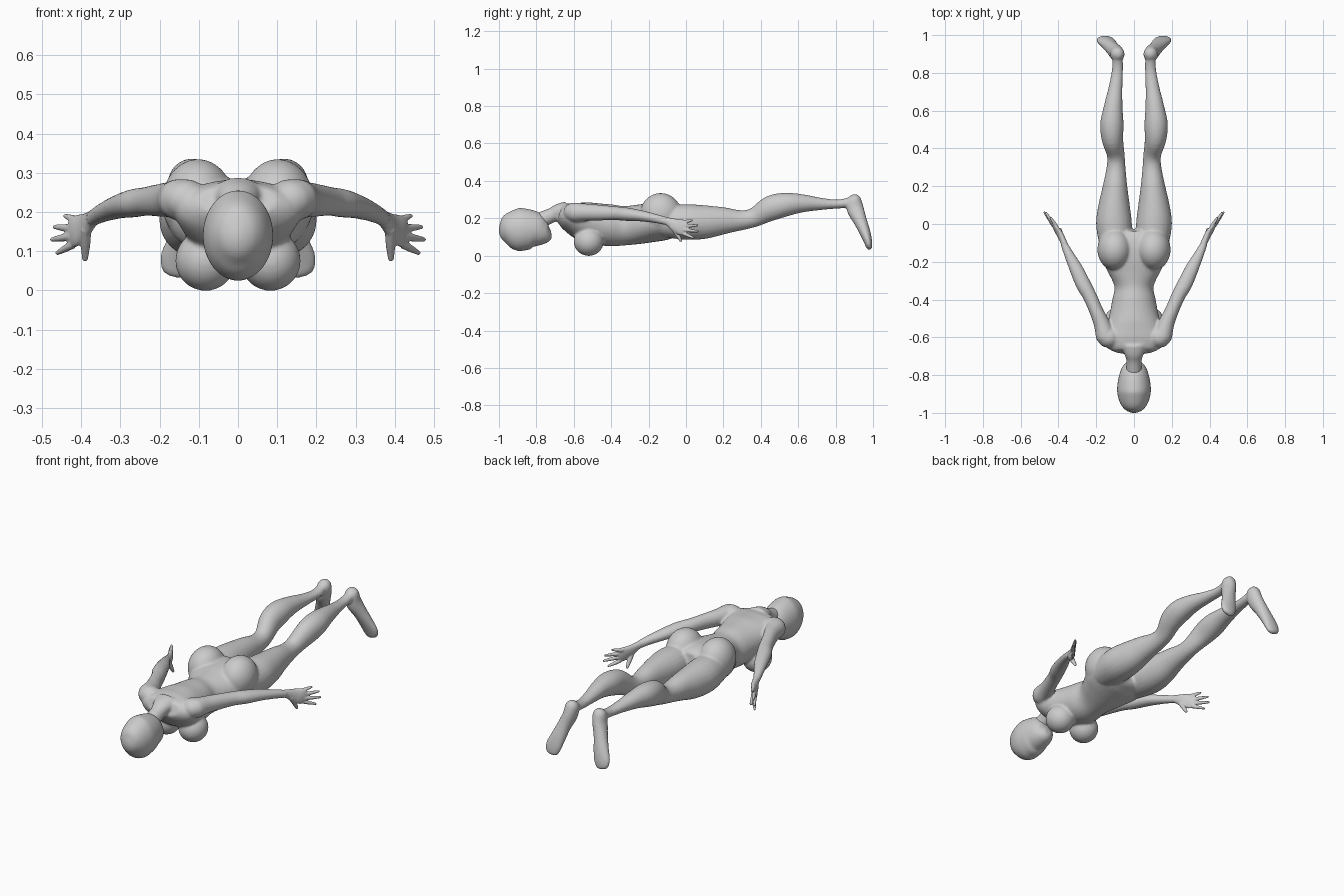
import bpy, bmesh, math
from mathutils import Vector, Matrix


def catmull(a, b, c, d, t):
    return [0.5 * (2 * q + (r - p) * t + (2 * p - 5 * q + 4 * r - s) * t * t
                   + (3 * q - p - 3 * r + s) * t ** 3) for p, q, r, s in zip(a, b, c, d)]


def loft(bm, stations, side=1, sides=24, steps=4):
    """Tube of ellipses; each station is x, y, z, half width, half depth."""
    pts = [stations[0]] + stations + [stations[-1]]
    path = [catmull(*pts[i:i + 4], k / steps)
            for i in range(len(stations) - 1) for k in range(steps)] + [list(stations[-1])]
    rings = []
    for i, p in enumerate(path):
        a, b = path[max(i - 1, 0)], path[min(i + 1, len(path) - 1)]
        tangent = (Vector(b[:3]) - Vector(a[:3])).normalized()
        across = Vector((1, 0, 0))
        across = (across - tangent * across.dot(tangent)).normalized()
        up = across.cross(tangent)
        ring = []
        for k in range(sides):
            ang = 2 * math.pi * k / sides
            v = Vector(p[:3]) + across * p[3] * math.cos(ang) + up * p[4] * math.sin(ang)
            ring.append(bm.verts.new((v.x * side, v.y, v.z)))
        rings.append(ring)
    for r, s in zip(rings, rings[1:]):
        for k in range(sides):
            n = (k + 1) % sides
            bm.faces.new((r[k], r[n], s[n], s[k]))
    bm.faces.new(rings[0])
    bm.faces.new(rings[-1])


def ball(bm, centre, radii, side=1):
    m = Matrix.Translation((centre[0] * side, centre[1], centre[2])) @ Matrix.Diagonal((*radii, 1))
    bmesh.ops.create_uvsphere(bm, u_segments=32, v_segments=20, radius=1, matrix=m)


def finish(bm, name, voxel, smooth):
    """Fuse the overlapping forms into one smooth skin."""
    bmesh.ops.recalc_face_normals(bm, faces=bm.faces)
    mesh = bpy.data.meshes.new(name)
    bm.to_mesh(mesh)
    bm.free()
    obj = bpy.data.objects.new(name, mesh)
    bpy.context.collection.objects.link(obj)
    rm = obj.modifiers.new("fuse", 'REMESH')
    rm.mode = 'VOXEL'
    rm.voxel_size = voxel
    rm.use_smooth_shade = True
    sm = obj.modifiers.new("soften", 'SMOOTH')
    sm.factor = 0.5
    sm.iterations = smooth
    return obj


torso = [(0, -.675, .23, .10, .045), (0, -.655, .222, .14, .06), (0, -.62, .208, .165, .08),
         (0, -.55, .184, .148, .104), (0, -.47, .17, .128, .11), (0, -.40, .162, .115, .112),
         (0, -.33, .16, .104, .105), (0, -.25, .168, .14, .105), (0, -.18, .178, .172, .105),
         (0, -.10, .185, .18, .10), (0, -.045, .18, .15, .08), (0, -.03, .18, .10, .05)]
neck = [(0, -.64, .24, .07, .05), (0, -.68, .235, .055, .043),
        (0, -.72, .215, .041, .04), (0, -.80, .18, .042, .045)]
leg = [(.095, -.12, .185, .085, .085), (.106, 0, .18, .095, .095), (.105, .10, .18, .083, .09),
       (.10, .20, .187, .065, .073), (.095, .30, .19, .05, .053), (.097, .37, .207, .047, .052),
       (.114, .45, .252, .057, .067), (.117, .53, .273, .062, .064), (.11, .62, .28, .05, .049),
       (.098, .72, .277, .037, .033), (.088, .81, .276, .03, .024), (.087, .88, .285, .028, .028)]
foot = [(.085, .893, .327, .012, .015), (.086, .898, .305, .035, .036), (.093, .905, .25, .037, .046),
        (.115, .93, .19, .037, .037), (.135, .955, .13, .043, .03), (.152, .972, .08, .047, .023),
        (.158, .98, .045, .036, .016), (.16, .982, .034, .015, .008)]
arm = [(.145, -.63, .232, .03, .035), (.15, -.60, .232, .05, .052), (.17, -.53, .232, .043, .046),
       (.20, -.46, .23, .037, .042), (.235, -.38, .227, .037, .037), (.268, -.32, .222, .04, .036),
       (.305, -.24, .213, .036, .03), (.345, -.16, .198, .026, .024), (.375, -.095, .182, .017, .021)]

# Body: torso, neck, limbs and feet fused together
bm = bmesh.new()
loft(bm, torso, sides=32)
loft(bm, neck)
for s in (1, -1):
    loft(bm, leg, s)
    loft(bm, foot, s)
    loft(bm, arm, s)
    ball(bm, (.135, -.60, .232), (.06, .055, .052), s)     # shoulder
    ball(bm, (.083, -.52, .076), (.077, .08, .077), s)     # breast
    ball(bm, (.102, -.135, .225), (.092, .11, .11), s)     # buttock
finish(bm, "body", .0065, 8)

# Head: egg shape narrowing to the chin
bm = bmesh.new()
loft(bm, [(0, -1.0, .14, .012, .015), (0, -.985, .14, .045, .055), (0, -.95, .142, .073, .09),
          (0, -.90, .14, .088, .114), (0, -.86, .14, .089, .112), (0, -.81, .137, .081, .10),
          (0, -.77, .125, .068, .075), (0, -.74, .118, .05, .05), (0, -.72, .12, .02, .02)], sides=32)
finish(bm, "head", .0065, 6)

# Hands: palm, four spread fingers and a thumb
palm = [(.365, -.115, .188, .018, .02), (.375, -.09, .18, .017, .024), (.392, -.055, .163, .017, .036),
        (.412, -.025, .152, .014, .042), (.428, .002, .148, .01, .038)]
fingers = [((.42, -.012, .118), (.46, .04, .096)), ((.425, -.01, .138), (.474, .062, .13)),
           ((.42, -.01, .158), (.467, .06, .162)), ((.41, -.015, .178), (.44, .032, .19)),
           ((.388, -.075, .158), (.39, -.028, .082))]
for name, s in (("right_hand", 1), ("left_hand", -1)):
    bm = bmesh.new()
    loft(bm, palm, s, 16)
    for i, (base, tip) in enumerate(fingers):
        fat = 1.35 if i == 4 else 1
        mid = tuple((a + b) / 2 for a, b in zip(base, tip))
        loft(bm, [(*base, .0105 * fat, .0115 * fat), (*mid, .0095 * fat, .0095 * fat),
                  (*tip, .006 * fat, .006 * fat)], s, 12)
        ball(bm, tip, (.006 * fat,) * 3, s)
    finish(bm, name, .0035, 3)
